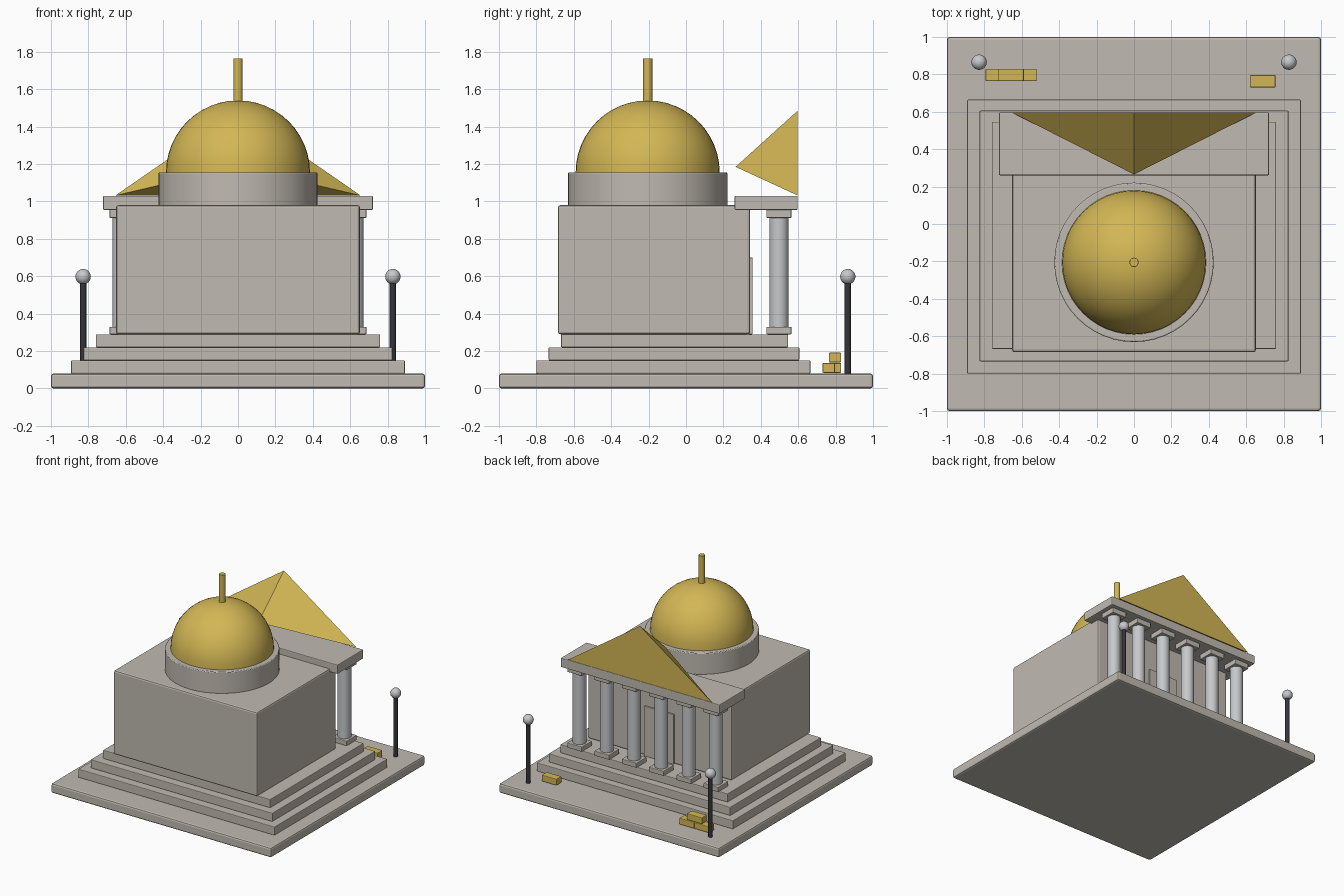
import bpy, bmesh, math
from mathutils import Matrix

cube = bpy.data.objects.get("Cube")
if cube:
    bpy.data.objects.remove(cube, do_unlink=True)


def material(name, rgb):
    m = bpy.data.materials.new(name)
    m.use_nodes = True
    color = (*rgb, 1)
    m.diffuse_color = color
    m.node_tree.nodes["Principled BSDF"].inputs["Base Color"].default_value = color
    return m


STONE = material("warm stone", (0.53, 0.49, 0.44))
GOLD = material("gold", (0.65, 0.47, 0.09))
MARBLE = material("pale marble", (0.57, 0.58, 0.60))
IRON = material("dark iron", (0.035, 0.035, 0.042))


def finish(name, bm, mat, bevel=0, smooth=False):
    bmesh.ops.recalc_face_normals(bm, faces=bm.faces)
    mesh = bpy.data.meshes.new(name)
    bm.to_mesh(mesh)
    bm.free()
    mesh.materials.append(mat)
    obj = bpy.data.objects.new(name, mesh)
    bpy.context.collection.objects.link(obj)
    if bevel:
        mod = obj.modifiers.new("soft edges", "BEVEL")
        mod.width = bevel
        mod.segments = 2
        mod.limit_method = "ANGLE"
    if smooth:
        bpy.ops.object.select_all(action="DESELECT")
        obj.select_set(True)
        bpy.context.view_layer.objects.active = obj
        bpy.ops.object.shade_smooth_by_angle(angle=math.radians(35))
    return obj


def box(name, x, y, z, mat=STONE, bevel=0.006):
    """Box from (min, max) pairs."""
    bm = bmesh.new()
    bmesh.ops.create_cube(bm, size=1)
    for v in bm.verts:
        for i, (low, high) in enumerate((x, y, z)):
            v.co[i] = low if v.co[i] < 0 else high
    return finish(name, bm, mat, bevel)


def cylinder(name, x, y, z, radius, mat, segments=24, bevel=0):
    bm = bmesh.new()
    bmesh.ops.create_cone(bm, cap_ends=True, segments=segments, radius1=radius,
                          radius2=radius, depth=z[1] - z[0],
                          matrix=Matrix.Translation((x, y, sum(z) / 2)))
    return finish(name, bm, mat, bevel, True)


def ball(name, x, y, z, radius, mat, u, v, half=False):
    bm = bmesh.new()
    bmesh.ops.create_uvsphere(bm, u_segments=u, v_segments=v, radius=radius)
    if half:
        lower = [p for p in bm.verts if p.co.z < -0.001]
        bmesh.ops.delete(bm, geom=lower, context="VERTS")
    bmesh.ops.translate(bm, verts=bm.verts, vec=(x, y, z))
    return finish(name, bm, mat, 0, True)


# Plinth and steps
box("base_slab", (-1, 1), (-1, 1), (0, 0.08), bevel=0.014)
for i in range(3):
    inset = i * 0.066
    box(f"step_{i + 1}", (inset - 0.892, 0.892 - inset),
        (inset - 0.80, 0.665 - inset * 0.9),
        (0.08 + 0.07 * i, 0.15 + 0.07 * i), bevel=0.005)

# Main hall and its door
box("main_hall", (-0.652, 0.652), (-0.685, 0.342), (0.29, 0.98), bevel=0.013)
box("door", (-0.135, 0.135), (0.33, 0.356), (0.29, 0.70), bevel=0.004)

# Drum, dome and spire
DOME_Y = -0.205
cylinder("drum", 0, DOME_Y, (0.975, 1.155), 0.426, STONE, 48, 0.006)
ball("dome", 0, DOME_Y, 1.155, 0.385, GOLD, 48, 24, True)
cylinder("spire", 0, DOME_Y, (1.52, 1.765), 0.025, GOLD, 16, 0.003)

# Portico: six columns carrying a beam
COLUMN_Y = 0.497
for i in range(6):
    x = -0.62 + 0.248 * i
    cylinder(f"column_{i + 1}", x, COLUMN_Y, (0.32, 0.92), 0.051, MARBLE)
    for part, z in (("base", (0.29, 0.33)), ("capital", (0.912, 0.957))):
        box(f"column_{part}_{i + 1}", (x - 0.067, x + 0.067),
            (COLUMN_Y - 0.067, COLUMN_Y + 0.067), z, bevel=0.005)
box("portico_beam", (-0.722, 0.722), (0.26, 0.597), (0.955, 1.03), bevel=0.006)

# Pediment: triangular face tapering to a point toward the dome
bm = bmesh.new()
a, b, c, tip = [bm.verts.new(p) for p in (
    (-0.655, 0.597, 1.032), (0.655, 0.597, 1.032), (0, 0.597, 1.485), (0, 0.265, 1.185))]
for face in ((a, b, c), (a, c, tip), (c, b, tip), (b, a, tip)):
    bm.faces.new(face)
finish("pediment", bm, GOLD)

# Lamp posts
for side, x in (("left", 0.828), ("right", -0.828)):
    cylinder(f"lamp_post_{side}", x, 0.865, (0.08, 0.58), 0.017, IRON, 16)
    ball(f"lamp_globe_{side}", x, 0.865, 0.598, 0.041, MARBLE, 24, 12)

# Gold bars: a small stack and a single one
for i, (x, y, z) in enumerate(((-0.725, 0.797, 0.084), (-0.588, 0.797, 0.084),
                               (-0.657, 0.797, 0.14), (0.688, 0.763, 0.084))):
    box(f"gold_bar_{i + 1}", (x - 0.068, x + 0.068), (y - 0.033, y + 0.033),
        (z, z + 0.052), GOLD, 0.005)
